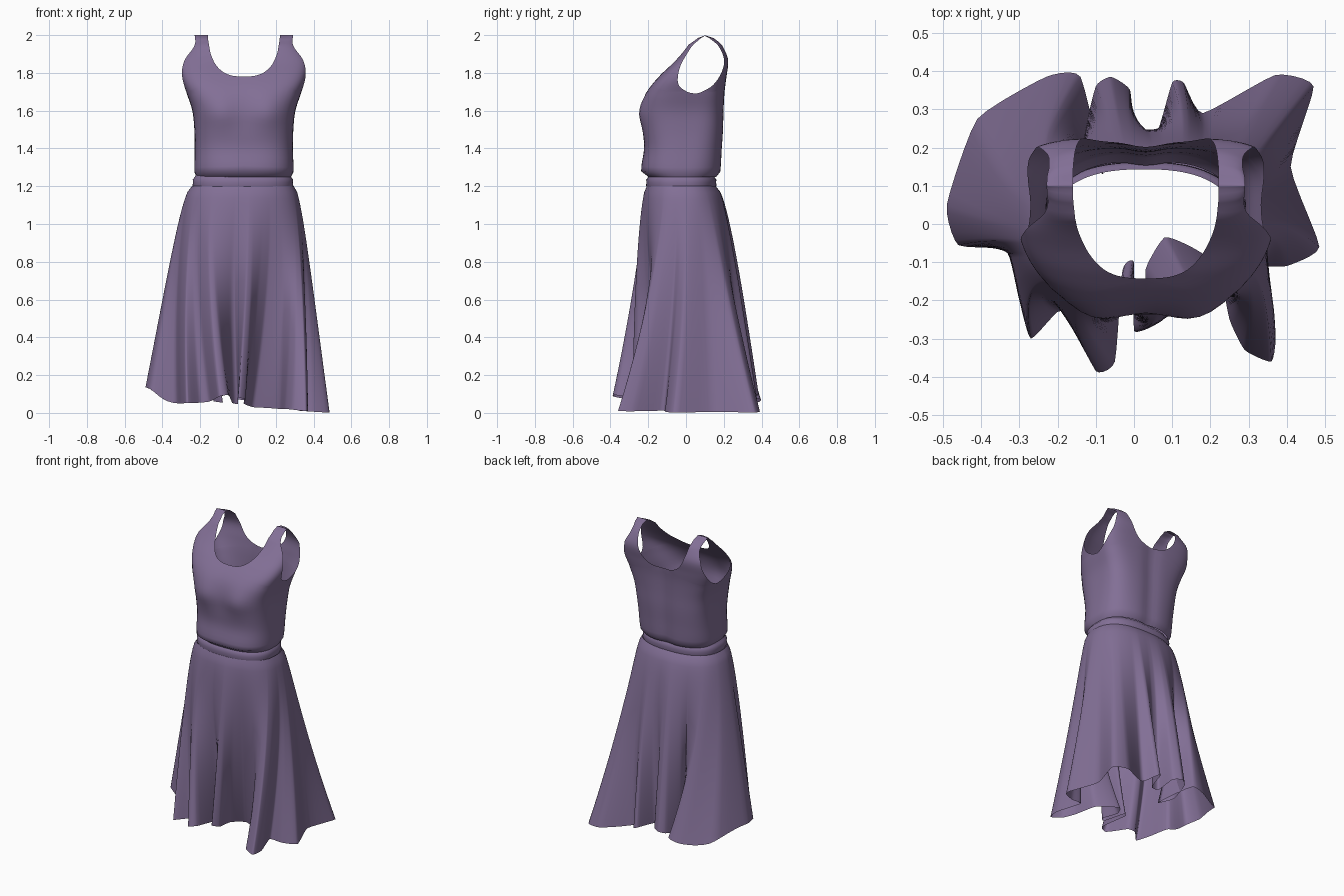
import bpy
import bmesh
from math import sin, cos, pi, atan2, radians, exp, hypot
from mathutils import Vector

default_cube = bpy.data.objects.get("Cube")
if default_cube:
    bpy.data.objects.remove(default_cube, do_unlink=True)

# One purple fabric for the whole dress
fabric = bpy.data.materials.new("purple_fabric")
fabric.use_nodes = True
purple = (0.225, 0.16, 0.305, 1)
fabric.diffuse_color = purple
fabric.node_tree.nodes["Principled BSDF"].inputs["Base Color"].default_value = purple


def lerp(a, b, t):
    return a + (b - a) * t


def spline(points, u, closed=False, roundness=.5):
    """Smooth curve through the points, with u counted in points."""
    count = len(points)
    i = int(u) if closed else min(int(u), count - 2)
    t = u - i

    def pick(k):
        k = k % count if closed else max(0, min(count - 1, k))
        return Vector(points[k])

    p, q, r, s = (pick(i + k) for k in (-1, 0, 1, 2))
    m, n = (r - p) * roundness, (s - q) * roundness
    return q + m * t + (3 * (r - q) - 2 * m - n) * t**2 + (2 * (q - r) + m + n) * t**3


def add_grid(bm, rows, closed=False):
    """Join rows of points into quads."""
    verts = [[bm.verts.new(p) for p in row] for row in rows]
    for upper, lower in zip(verts, verts[1:]):
        count = len(upper)
        for i in range(count if closed else count - 1):
            j = (i + 1) % count
            bm.faces.new((upper[i], lower[i], lower[j], upper[j]))


def finish(bm, name):
    bmesh.ops.remove_doubles(bm, verts=bm.verts[:], dist=0.0002)
    bmesh.ops.recalc_face_normals(bm, faces=bm.faces[:])
    mesh = bpy.data.meshes.new(name)
    bm.to_mesh(mesh)
    bm.free()
    mesh.materials.append(fabric)
    mesh.shade_smooth()
    part = bpy.data.objects.new(name, mesh)
    bpy.context.collection.objects.link(part)
    return part


# Bodice sections: height, half width, front depth, back depth
sections = [
    (1.25, .25, -.2, .165), (1.275, .262, -.237, .185), (1.4, .26, -.222, .192),
    (1.5, .262, -.228, .198), (1.6, .273, -.232, .2), (1.7, .305, -.205, .205),
    (1.78, .333, -.143, .215), (1.87, .335, -.053, .225), (1.95, .275, .01, .195),
    (1.985, .262, .06, .15), (2, .26, .1, .1),
]
# Neck edge as half width and height; arm edges as angle and height
neck_edge = [(0, 1.78), (.06, 1.785), (.11, 1.805), (.15, 1.845),
             (.175, 1.9), (.185, 1.95), (.19, 1.985), (.19, 2)]
arm_heights = [1.69, 1.7, 1.735, 1.8, 1.87, 1.94, 1.985, 2]
arm_angles = {"front": [90, 80, 68, 60, 53, 54, 65, 90],
              "back": [90, 78, 60, 48, 45, 50, 65, 90]}
body_x = .031


def section(z):
    z = max(1.25, min(2, z))
    i = 0
    while i < len(sections) - 2 and sections[i + 1][0] < z:
        i += 1
    low, high = sections[i][0], sections[i + 1][0]
    return spline(sections, i + (z - low) / (high - low))


def squareness(z):
    return lerp(2.6, 4, min(1, max(0, (z - 1.25) / .55)))


def edge_angle(x, z):
    """Angle at which a section reaches the given half width."""
    n = squareness(z)
    ratio = min(1, x / section(z)[1])
    return atan2(ratio, (1 - ratio**n) ** (1 / n))


def bodice_point(angle, z, face, side):
    half, front, back = section(z)[1:]
    n = squareness(z)
    s, c = max(0, sin(angle)), max(0, cos(angle))
    reach = (s**n + c**n) ** (-1 / n)
    seam = lerp(-.02, .1, (z - 1.25) / .75)
    x = half * reach * s
    y = lerp(seam, front if face == "front" else back, reach * c)
    if face == "front":
        y -= .022 * c * exp(-((x - .13) / .075) ** 2 - ((z - 1.59) / .09) ** 2)
    else:
        y -= .012 * c * exp(-(x / .05) ** 2)
    return (body_x + side * x, y, z)


# Bodice: four panels welded at the centres, sides and shoulders
bm = bmesh.new()
lower_rows, columns = 18, 16
for face, angles in arm_angles.items():
    drop = 1 if face == "front" else 1.06
    neck = [(x, 2 - (2 - z) * drop) for x, z in neck_edge]
    arm = list(zip(angles, arm_heights))
    ends = []
    for k in range(lower_rows):
        t = k / lower_rows
        ends.append((0, lerp(1.25, neck[0][1], t), pi / 2, lerp(1.25, arm[0][1], t)))
    steps = 4 * (len(neck) - 1)
    for k in range(steps + 1):
        x, z = spline(neck, k / 4)
        degrees, arm_z = spline(arm, k / 4)
        z, arm_z = min(z, 2), min(arm_z, 2)
        ends.append((edge_angle(max(0, x), z), z, radians(min(90, degrees)), arm_z))
    for side in (-1, 1):
        rows = []
        for a, za, b, zb in ends:
            # Rows level out towards the arm edge so that they never cross
            steps_across = [j / columns for j in range(columns + 1)]
            rows.append([bodice_point(lerp(a, b, t), lerp(za, zb, t * (2 - t)), face, side)
                         for t in steps_across])
        add_grid(bm, rows)
finish(bm, "bodice")


def oval(angle, centre, half_x, half_y, z, n=2.5):
    c, s = cos(angle), sin(angle)
    reach = (abs(c)**n + abs(s)**n) ** (-1 / n)
    return Vector((centre[0] + half_x * reach * c, centre[1] + half_y * reach * s, z))


# Waistband: a narrow rolled ring
waist = (body_x - .005, -.025)
bm = bmesh.new()
band = [(1.262, -.012), (1.246, -.003), (1.235, .006), (1.22, .004), (1.205, .007), (1.19, 0)]
add_grid(bm, [[oval(2 * pi * i / 96, waist, .26 + grow, .18 + grow, z) for i in range(96)]
              for z, grow in band], closed=True)
finish(bm, "waistband")

# Skirt: the hem outline with its deep folds, counter-clockwise from the right side
hem = [
    (-.49, .05), (-.46, -.055), (-.33, -.07), (-.3, -.2), (-.27, -.3), (-.2, -.23),
    (-.15, -.24), (-.1, -.385), (-.05, -.36), (-.03, -.12), (0, -.1), (0, -.28),
    (.04, -.25), (.03, -.12), (.08, -.035), (.15, -.06), (.22, -.11), (.25, -.25),
    (.29, -.33), (.36, -.36), (.37, -.28), (.32, -.12), (.4, -.11), (.485, -.06),
    (.41, .15), (.47, .36), (.37, .39), (.18, .29), (.13, .37), (.1, .37),
    (.06, .24), (0, .23), (-.01, .35), (-.06, .385), (-.1, .36), (-.13, .22),
    (-.08, .13), (-.14, .385), (-.23, .385), (-.41, .275),
]
outline = [spline(hem, i / 5, closed=True, roundness=.25) for i in range(len(hem) * 5)]
lengths = [0]
for p, q in zip(outline, outline[1:] + outline[:1]):
    lengths.append(lengths[-1] + hypot(*(q - p)))
rows = []
row_count = 36
for k in range(row_count + 1):
    f = k / row_count
    row = []
    for (x, y), length in zip(outline, lengths):
        # Cloth spreads evenly round the waist, and folds deepen towards the hem
        angle = pi + 2 * pi * length / lengths[-1]
        top = oval(angle, waist, .27, .183, 1.2)
        flare = oval(angle, (.005, .02), .43, .335, 0, 2)
        hem_z = .03 - .06 * x + .075 * exp(-((x + .49) / .08) ** 2)
        hem_z += .07 * exp(-(x / .18) ** 2) * abs(y) / .39
        point = top.lerp(flare, f ** .58) + (Vector((x, y, 0)) - flare) * f ** 1.6
        point.z = lerp(1.2, max(0, hem_z), f)
        row.append(point)
    rows.append(row)
bm = bmesh.new()
add_grid(bm, rows, closed=True)
finish(bm, "skirt")
